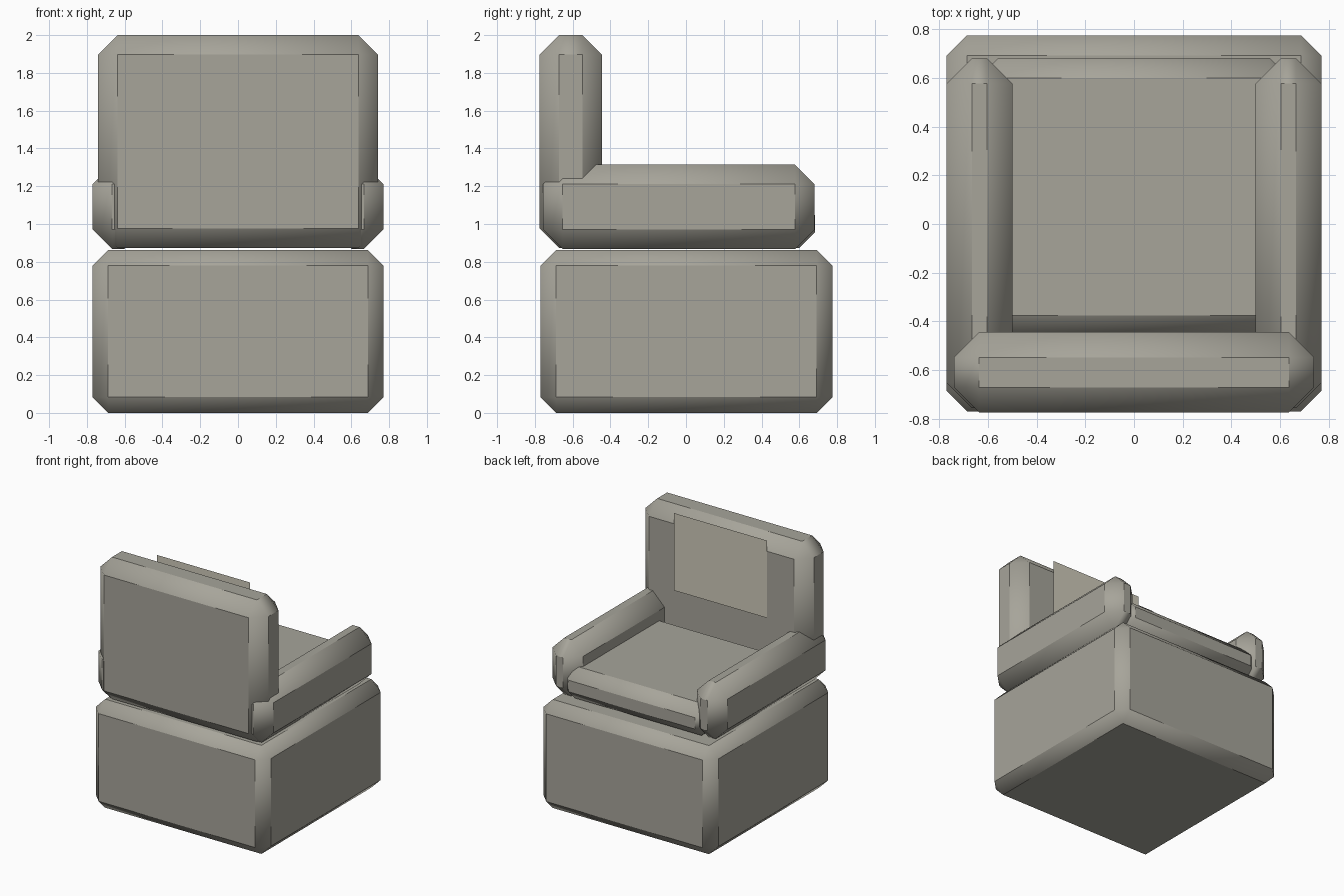
import bpy
import bmesh
import math

if "Cube" in bpy.data.objects:
    bpy.data.objects.remove(bpy.data.objects["Cube"])


def material(name, rgb):
    mat = bpy.data.materials.new(name)
    mat.diffuse_color = (*rgb, 1)
    mat.use_nodes = True
    mat.node_tree.nodes["Principled BSDF"].inputs["Base Color"].default_value = mat.diffuse_color
    return mat


fabric = material("warm_grey_fabric", (0.385, 0.373, 0.323))
pale_fabric = material("pale_fabric", (0.62, 0.59, 0.49))


def cushion(name, x, y, z, chamfer):
    """Box between the given (min, max) ranges with single-segment chamfered edges."""
    bm = bmesh.new()
    bmesh.ops.create_cube(bm, size=1)
    for v in bm.verts:
        v.co = [r[0] if c < 0 else r[1] for c, r in zip(v.co, (x, y, z))]
    bmesh.ops.bevel(bm, geom=bm.edges[:], offset=chamfer, offset_type='OFFSET',
                    segments=1, profile=0.5, affect='EDGES')
    bmesh.ops.recalc_face_normals(bm, faces=bm.faces[:])
    mesh = bpy.data.meshes.new(name)
    bm.to_mesh(mesh)
    bm.free()
    mesh.materials.append(fabric)
    obj = bpy.data.objects.new(name, mesh)
    bpy.context.collection.objects.link(obj)
    # soft chamfer corners, crisp borders around the flat faces
    bpy.ops.object.select_all(action='DESELECT')
    obj.select_set(True)
    bpy.context.view_layer.objects.active = obj
    bpy.ops.object.shade_smooth_by_angle(angle=math.radians(40))
    return obj


# Plinth
cushion("base", (-0.77, 0.77), (-0.77, 0.775), (0.0, 0.863), 0.083)

# Seat cushion
cushion("seat", (-0.64, 0.64), (-0.46, 0.683), (0.873, 1.13), 0.083)

# Backrest
cushion("backrest", (-0.74, 0.74), (-0.775, -0.445), (0.873, 2.0), 0.103)

# Armrests, one per side
for side, x in (("left", (-0.77, -0.50)), ("right", (0.50, 0.77))):
    cushion(side + "_armrest", x, (-0.757, 0.681), (0.867, 1.315), 0.104)

# Thin panel standing just ahead of the backrest, facing the sitter
bpy.ops.mesh.primitive_plane_add(size=1, location=(0, -0.435, 1.68),
                                 rotation=(-math.pi / 2, 0, 0))
panel = bpy.context.object
panel.name = "back_panel"
panel.scale = (0.82, 0.615, 1)
panel.data.materials.append(pale_fabric)
